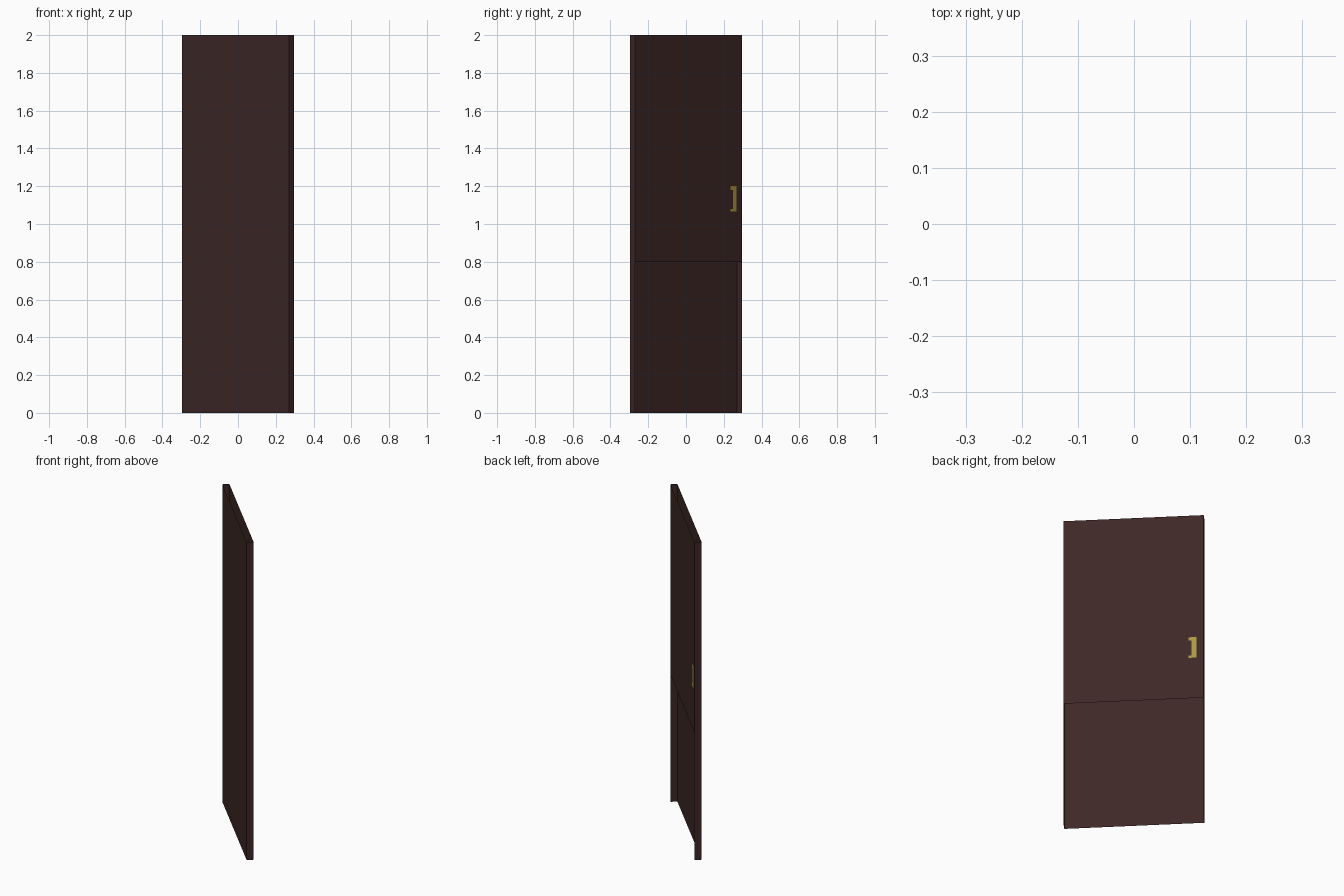
import bpy
import math
from mathutils import Matrix

if "Cube" in bpy.data.objects:
    bpy.data.objects.remove(bpy.data.objects["Cube"])

WIDTH, THICK, HEIGHT, SPLIT = 0.80, 0.04, 2.0, 0.80
W, T = WIDTH / 2, THICK / 2
# local +x runs along the door toward (-x, +y); the handle face is local -y
TURN = Matrix.Rotation(math.radians(135), 4, 'Z')


def material(name, rgb):
    m = bpy.data.materials.new(name)
    m.diffuse_color = (*rgb, 1)
    m.use_nodes = True
    m.node_tree.nodes["Principled BSDF"].inputs["Base Color"].default_value = m.diffuse_color
    return m


def panels(name, quads, mat):
    """Vertical flat panels, each (x0, y0, x1, y1, z0, z1) in door space."""
    verts, faces = [], []
    for x0, y0, x1, y1, z0, z1 in quads:
        n = len(verts)
        verts += [(x0, y0, z0), (x1, y1, z0), (x1, y1, z1), (x0, y0, z1)]
        faces.append((n, n + 1, n + 2, n + 3))
    mesh = bpy.data.meshes.new(name)
    mesh.from_pydata([TURN @ Matrix.Translation(v).to_translation() for v in verts], [], faces)
    mesh.materials.append(mat)
    mesh.update()
    obj = bpy.data.objects.new(name, mesh)
    bpy.context.collection.objects.link(obj)
    return obj


wood = material("dark_brown_wood", (0.048, 0.021, 0.020))
brass = material("brass", (0.42, 0.32, 0.055))

# local axes after the turn: +x -> (-1, 1), -y -> (1, 1)
# Hollow shell, open at top and bottom
panels("back_panel", [(W, T, -W, T, 0, HEIGHT)], wood)
panels("edge_strips", [(W, -T, W, T, 0, HEIGHT),
                       (-W, T, -W, -T, 0, HEIGHT)], wood)
# Handle side is only covered above the split
panels("upper_front_panel", [(-W, -T, W, -T, SPLIT, HEIGHT)], wood)

# Flat bracket-shaped handle: grip bar and two short mounts
h = -T - 0.001
panels("handle", [(0.331, h, 0.358, h, 1.065, 1.20),
                  (0.314, h, 0.331, h, 1.18, 1.20),
                  (0.314, h, 0.331, h, 1.065, 1.08)], brass)
